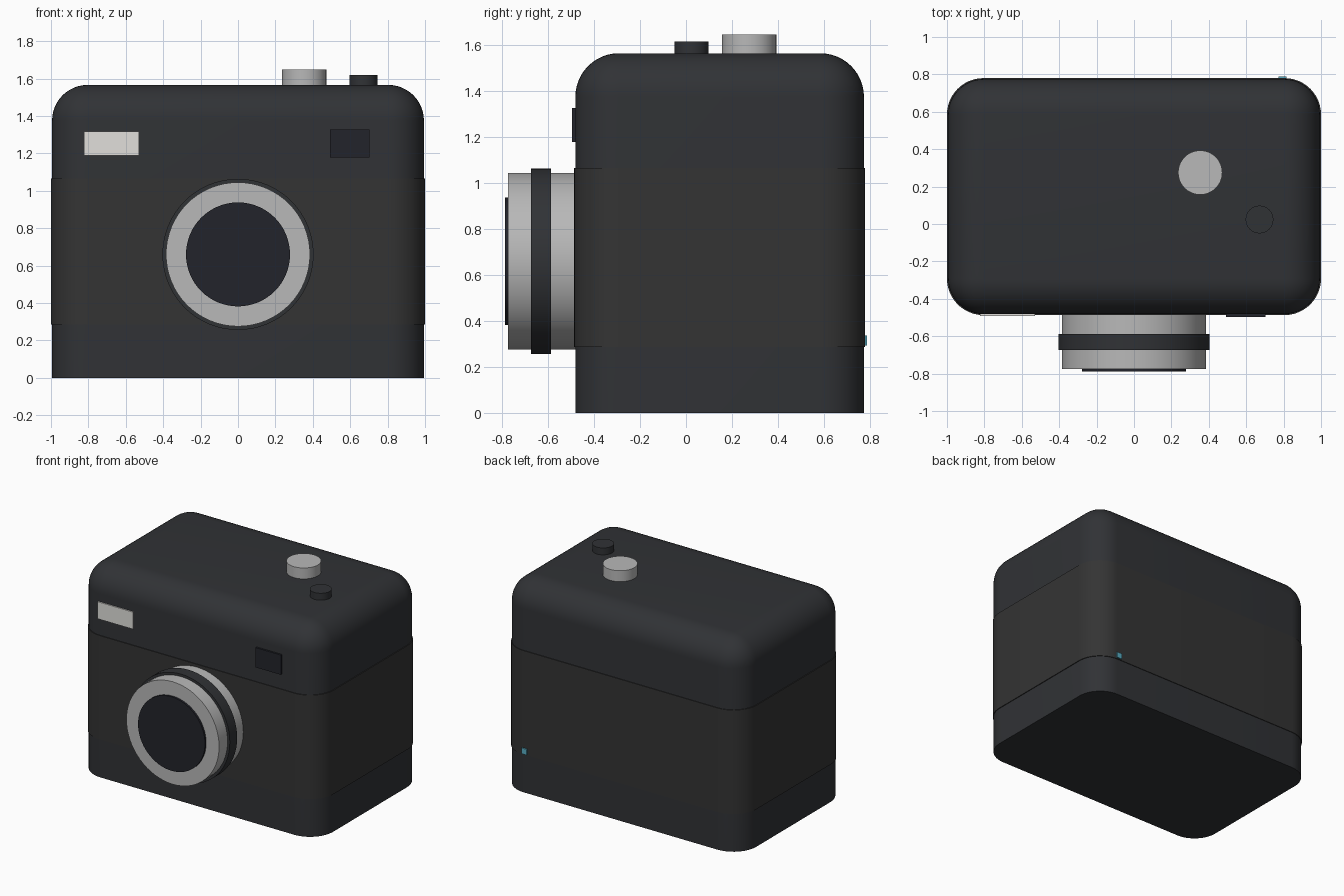
import bpy, bmesh, math
from mathutils import Matrix, Vector

if "Cube" in bpy.data.objects:
    bpy.data.objects.remove(bpy.data.objects["Cube"])


def material(name, r, g, b):
    m = bpy.data.materials.new(name)
    m.diffuse_color = (r, g, b, 1)
    m.use_nodes = True
    m.node_tree.nodes["Principled BSDF"].inputs["Base Color"].default_value = m.diffuse_color
    return m


BLACK = material("black_shell", 0.030, 0.032, 0.036)
LEATHER = material("dark_grip", 0.034, 0.034, 0.034)
SILVER = material("silver", 0.48, 0.48, 0.48)
GLASS = material("dark_glass", 0.016, 0.017, 0.024)
FLASH = material("flash_white", 0.75, 0.74, 0.71)
TEAL = material("teal_light", 0.10, 0.42, 0.55)


def finish(bm, name, mat):
    bmesh.ops.recalc_face_normals(bm, faces=bm.faces)
    me = bpy.data.meshes.new(name)
    bm.to_mesh(me)
    bm.free()
    me.materials.append(mat)
    ob = bpy.data.objects.new(name, me)
    bpy.context.collection.objects.link(ob)
    bpy.ops.object.select_all(action='DESELECT')
    ob.select_set(True)
    bpy.context.view_layer.objects.active = ob
    bpy.ops.object.shade_smooth_by_angle(angle=math.radians(30))
    return ob


def box(name, lo, hi, mat, radius=0, round_top=False):
    """Box between two corners; vertical (and optionally top) edges rounded."""
    lo, hi = Vector(lo), Vector(hi)
    bm = bmesh.new()
    bmesh.ops.create_cube(bm, size=1, matrix=Matrix.Translation((lo + hi) / 2)
                          @ Matrix.Diagonal((*(hi - lo), 1)))
    if radius:
        edges = []
        for e in bm.edges:
            a, b = (v.co for v in e.verts)
            vertical = abs(a.z - b.z) > 1e-4
            top = min(a.z, b.z) > hi.z - 1e-4
            if vertical or (round_top and top):
                edges.append(e)
        bmesh.ops.bevel(bm, geom=edges, offset=radius, offset_type='OFFSET',
                        segments=12, profile=0.5, affect='EDGES')
    return finish(bm, name, mat)


def disc(name, start, end, radius, mat):
    """Solid cylinder running from start to end."""
    start, end = Vector(start), Vector(end)
    axis = end - start
    rot = axis.to_track_quat('Z', 'Y').to_matrix().to_4x4()
    bm = bmesh.new()
    bmesh.ops.create_cone(bm, cap_ends=True, segments=64, radius1=radius,
                          radius2=radius, depth=axis.length,
                          matrix=Matrix.Translation((start + end) / 2) @ rot)
    return finish(bm, name, mat)


# Body shell and the grip band wrapped around it
box("body", (-0.994, -0.482, 0), (0.994, 0.775, 1.566), BLACK, 0.19, True)
box("grip_band", (-1, -0.487, 0.286), (1, 0.78, 1.066), LEATHER, 0.195)

# Lens: barrel, focus ring, front glass
LENS_Z = 0.66
for name, y0, y1, r, mat in (
        ("lens_barrel", -0.44, -0.774, 0.385, SILVER),
        ("focus_ring", -0.587, -0.674, 0.404, BLACK),
        ("lens_glass", -0.76, -0.789, 0.278, GLASS)):
    disc(name, (0, y0, LENS_Z), (0, y1, LENS_Z), r, mat)

# Flash and viewfinder windows on the front
box("flash_window", (-0.824, -0.491, 1.19), (-0.53, -0.44, 1.318), FLASH)
box("viewfinder_window", (0.492, -0.496, 1.179), (0.703, -0.44, 1.327), GLASS)

# Top controls
disc("mode_dial", (0.354, 0.275, 1.54), (0.354, 0.275, 1.648), 0.118, SILVER)
disc("shutter_button", (0.671, 0.024, 1.54), (0.671, 0.024, 1.618), 0.074, BLACK)

# Small indicator light on the back
box("indicator_light", (0.772, 0.75, 0.293), (0.815, 0.789, 0.336), TEAL)
